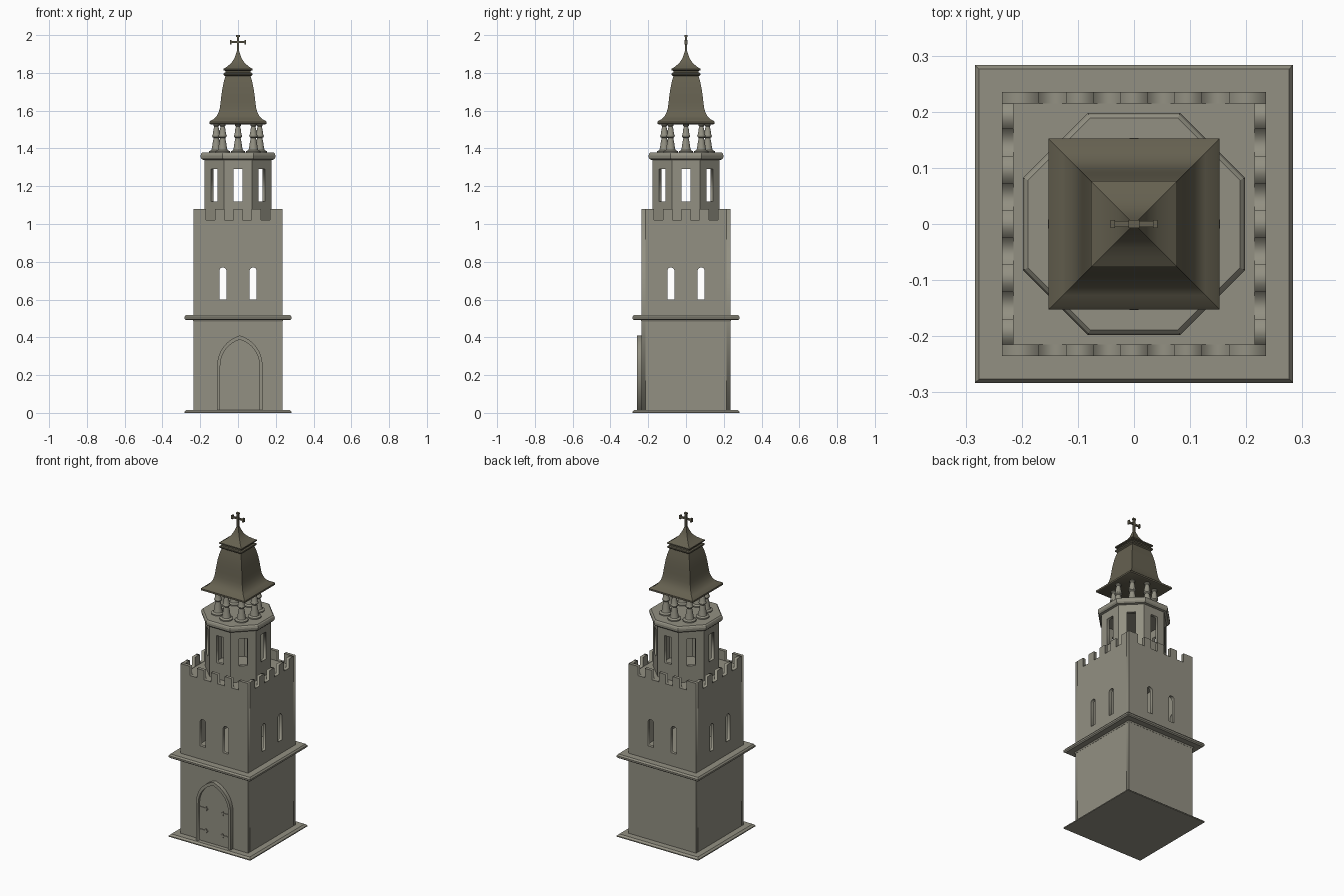
import bpy, bmesh, math
from mathutils import Matrix

if "Cube" in bpy.data.objects:
    bpy.data.objects.remove(bpy.data.objects["Cube"])


def material(name, rgb):
    m = bpy.data.materials.new(name)
    m.diffuse_color = (*rgb, 1)
    m.use_nodes = True
    m.node_tree.nodes["Principled BSDF"].inputs["Base Color"].default_value = m.diffuse_color
    return m


STONE = material("warm grey stone", (0.29, 0.28, 0.225))
ROOF = material("dark olive roof", (0.13, 0.118, 0.08))


def add(name, bm, mat, smooth=False):
    bmesh.ops.recalc_face_normals(bm, faces=bm.faces)
    me = bpy.data.meshes.new(name)
    bm.to_mesh(me)
    bm.free()
    ob = bpy.data.objects.new(name, me)
    bpy.context.collection.objects.link(ob)
    me.materials.append(mat)
    if smooth:
        bpy.ops.object.select_all(action='DESELECT')
        ob.select_set(True)
        bpy.context.view_layer.objects.active = ob
        bpy.ops.object.shade_smooth_by_angle(angle=math.radians(32))
    return ob


def loft(name, profile, sides, mat, at=(0, 0), smooth=False):
    """Stack regular polygons; profile = (distance to flat side, z)."""
    bm = bmesh.new()
    rings = []
    for r, z in profile:
        R = r / math.cos(math.pi / sides)
        rings.append([bm.verts.new((at[0] + R * math.cos((i + .5) * math.tau / sides),
                                    at[1] + R * math.sin((i + .5) * math.tau / sides), z))
                      for i in range(sides)])
    for a, b in zip(rings, rings[1:]):
        for i in range(sides):
            j = (i + 1) % sides
            bm.faces.new((a[i], a[j], b[j], b[i]))
    bm.faces.new(rings[0])
    bm.faces.new(rings[-1])
    return add(name, bm, mat, smooth)


def box(name, lo, hi, mat):
    bm = bmesh.new()
    size = [h - l for l, h in zip(lo, hi)]
    mid = [(h + l) / 2 for l, h in zip(lo, hi)]
    bmesh.ops.create_cube(bm, size=1, matrix=Matrix.Translation(mid) @ Matrix.Diagonal((*size, 1)))
    return add(name, bm, mat)


def panel(name, outlines, front, thick, turn, mat):
    """Upright slab from (x, z) outlines; later outlines are holes."""
    cu = bpy.data.curves.new(name, 'CURVE')
    cu.dimensions = '2D'
    cu.fill_mode = 'BOTH'
    cu.extrude = thick / 2
    for pts in outlines:
        sp = cu.splines.new('POLY')
        sp.points.add(len(pts) - 1)
        for p, (x, z) in zip(sp.points, pts):
            p.co = (x, z, 0, 1)
        sp.use_cyclic_u = True
    tmp = bpy.data.objects.new(name + "_outline", cu)
    bpy.context.collection.objects.link(tmp)
    me = bpy.data.meshes.new_from_object(tmp.evaluated_get(bpy.context.evaluated_depsgraph_get()))
    bpy.data.objects.remove(tmp)
    bm = bmesh.new()
    bm.from_mesh(me)
    bpy.data.meshes.remove(me)
    bmesh.ops.remove_doubles(bm, verts=bm.verts, dist=1e-5)
    bm.transform(Matrix.Rotation(turn, 4, 'Z') @ Matrix.Translation((0, -front + thick / 2, 0))
                 @ Matrix.Rotation(math.pi / 2, 4, 'X'))
    return add(name, bm, mat)


def rect(x0, x1, z0, z1):
    return [(x0, z0), (x1, z0), (x1, z1), (x0, z1)]


def round_window(cx, w, z0, z1):
    arc = [(cx + w * math.cos(a * math.pi / 10), z1 - w + w * math.sin(a * math.pi / 10))
           for a in range(11)]
    return [(cx - w, z0), (cx + w, z0)] + arc


def gothic(cx, w, z0, spring, apex):
    """Pointed arch outline."""
    h = apex - spring
    R = (w * w + h * h) / (2 * w)
    top = math.asin(h / R)
    half = [(w - R + R * math.cos(top * i / 8), spring + R * math.sin(top * i / 8)) for i in range(9)]
    right = [(cx + w, z0)] + [(cx + x, z) for x, z in half]
    left = [(cx - x, z) for x, z in reversed(half[:-1])] + [(cx - w, z0)]
    return right + left


# Base plate, string course and parapet floor
loft("base_plate", [(.283, 0), (.283, .006), (.272, .016)], 4, STONE)
loft("string_course", [(.236, .484), (.240, .492), (.276, .492), (.283, .498), (.283, .508),
                       (.276, .518), (.2, .518)], 4, STONE)
loft("parapet_floor", [(.216, 1.0), (.216, 1.02)], 4, STONE)

# Square tower walls with battlements and arched windows
for k in range(4):
    hw = .235 if k % 2 == 0 else .215
    top = [(hw, .01), (hw, 1.08)]
    for c in (.145, .048, -.048, -.145):
        top += [(c + .024, 1.08), (c + .024, 1.022), (c - .024, 1.022), (c - .024, 1.08)]
    top += [(-hw, 1.08), (-hw, .01)]
    holes = [round_window(s * .08, .0185, .6, .77) for s in (-1, 1)]
    panel("tower_wall", [top] + holes, .235, .02, k * math.pi / 2, STONE)

# Door: frame, inner moulding, leaf, strap hinges
DX = .01
panel("door_frame", [gothic(DX, .12, .012, .25, .41), gothic(DX, .104, .011, .25, .388)],
      .26, .03, 0, STONE)
panel("door_leaf", [gothic(DX, .106, .012, .25, .39)], .246, .016, 0, STONE)
for z in (.085, .225):
    for s in (-1, 1):
        a, b = sorted((DX + s * .1, DX + s * .045))
        box("strap_hinge", (a, -.25, z - .004), (b, -.244, z + .004), STONE)
        m = DX + s * .058
        box("hinge_cross", (m - .004, -.25, z - .013), (m + .004, -.244, z + .013), STONE)

# Octagonal lantern with a rectangular opening in each face
half = .177 * math.tan(math.pi / 8)
for k in range(8):
    panel("lantern_wall", [rect(-half, half, 1.01, 1.35), rect(-.025, .025, 1.12, 1.29)],
          .177, .018, k * math.pi / 4, STONE)
loft("lantern_ledge", [(.178, 1.338), (.190, 1.341), (.197, 1.350), (.198, 1.362), (.195, 1.372),
                       (.189, 1.378)], 8, STONE)

# Ring of turned balusters
turned = [(.038, 1.376), (.038, 1.385), (.026, 1.391), (.023, 1.402), (.019, 1.43), (.014, 1.455),
          (.021, 1.461), (.022, 1.468), (.018, 1.476), (.015, 1.5), (.011, 1.515), (.016, 1.521),
          (.016, 1.532)]
for k in range(8):
    a = k * math.pi / 4
    loft("baluster", turned, 16, STONE, (.115 * math.cos(a), .115 * math.sin(a)), True)

# Bell-shaped square roof with its cap
loft("bell_roof", [(.145, 1.527), (.152, 1.531), (.152, 1.541), (.147, 1.546), (.127, 1.556),
                   (.112, 1.572), (.102, 1.592), (.096, 1.615), (.092, 1.645), (.088, 1.68),
                   (.083, 1.715), (.076, 1.75), (.069, 1.775), (.066, 1.787)], 4, ROOF, smooth=True)
loft("roof_moulding", [(.066, 1.782), (.075, 1.788), (.077, 1.794), (.075, 1.799), (.067, 1.802),
                       (.067, 1.812)], 4, ROOF)
loft("roof_cap", [(.066, 1.81), (.077, 1.814), (.077, 1.821), (.06, 1.832), (.042, 1.846),
                  (.028, 1.862), (.018, 1.88), (.011, 1.9), (.007, 1.912)], 4, ROOF, smooth=True)

# Cross on top
box("cross_post", (-.0055, -.0055, 1.9), (.0055, .0055, 1.992), ROOF)
box("cross_arm", (-.036, -.005, 1.958), (.036, .005, 1.968), ROOF)
box("cross_tip_top", (-.01, -.007, 1.991), (.01, .007, 2.0), ROOF)
for s in (-1, 1):
    a, b = sorted((s * .034, s * .042))
    box("cross_tip_side", (a, -.007, 1.951), (b, .007, 1.975), ROOF)
